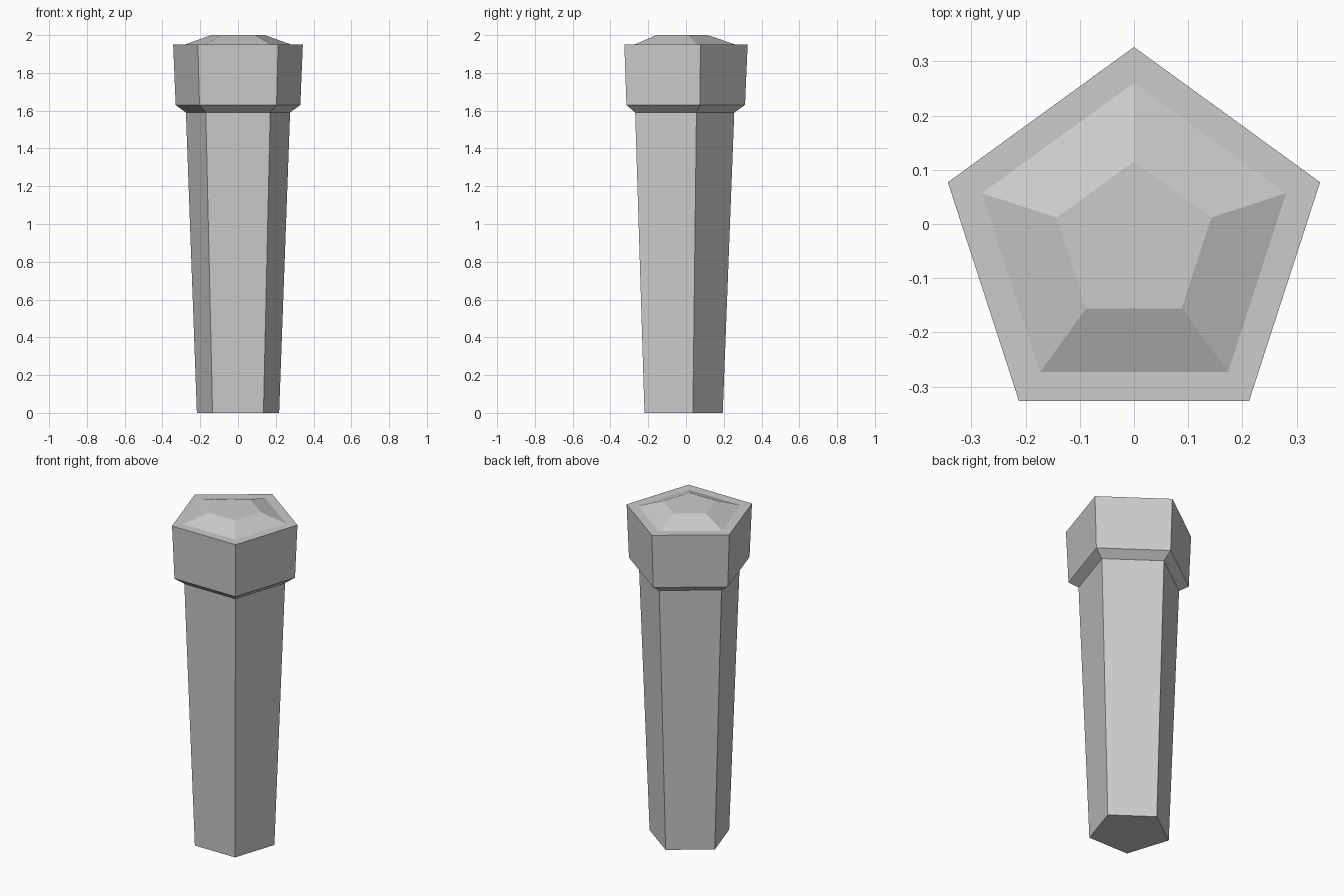
import bpy, bmesh
from math import cos, sin, pi

if "Cube" in bpy.data.objects:
    bpy.data.objects.remove(bpy.data.objects["Cube"])

SIDES = 5
CENTRE_Y = -0.0345  # centres the pentagon's bounding box on y = 0

# (radius, height) of each pentagonal ring, bottom to top
PROFILE = [
    (0.229, 0.00), (0.290, 1.59),   # tapered shaft
    (0.347, 1.63), (0.361, 1.95),   # flared collar and head
    (0.295, 1.95), (0.150, 2.00),   # flat rim and raised cap
]


def loft(name, profile):
    """Stack regular polygons with a point facing +y, closed at both ends."""
    bm = bmesh.new()
    rings = []
    for r, z in profile:
        angles = [pi / 2 + 2 * pi * i / SIDES for i in range(SIDES)]
        rings.append([bm.verts.new((r * cos(a), CENTRE_Y + r * sin(a), z)) for a in angles])
    for low, high in zip(rings, rings[1:]):
        for i in range(SIDES):
            j = (i + 1) % SIDES
            bm.faces.new((low[i], low[j], high[j], high[i]))
    bm.faces.new(rings[0][::-1])
    bm.faces.new(rings[-1])
    bm.normal_update()
    mesh = bpy.data.meshes.new(name)
    bm.to_mesh(mesh)
    bm.free()
    obj = bpy.data.objects.new(name, mesh)
    bpy.context.collection.objects.link(obj)
    return obj


# Whole post as one closed, flat-shaded body
loft("pentagonal_post", PROFILE)
